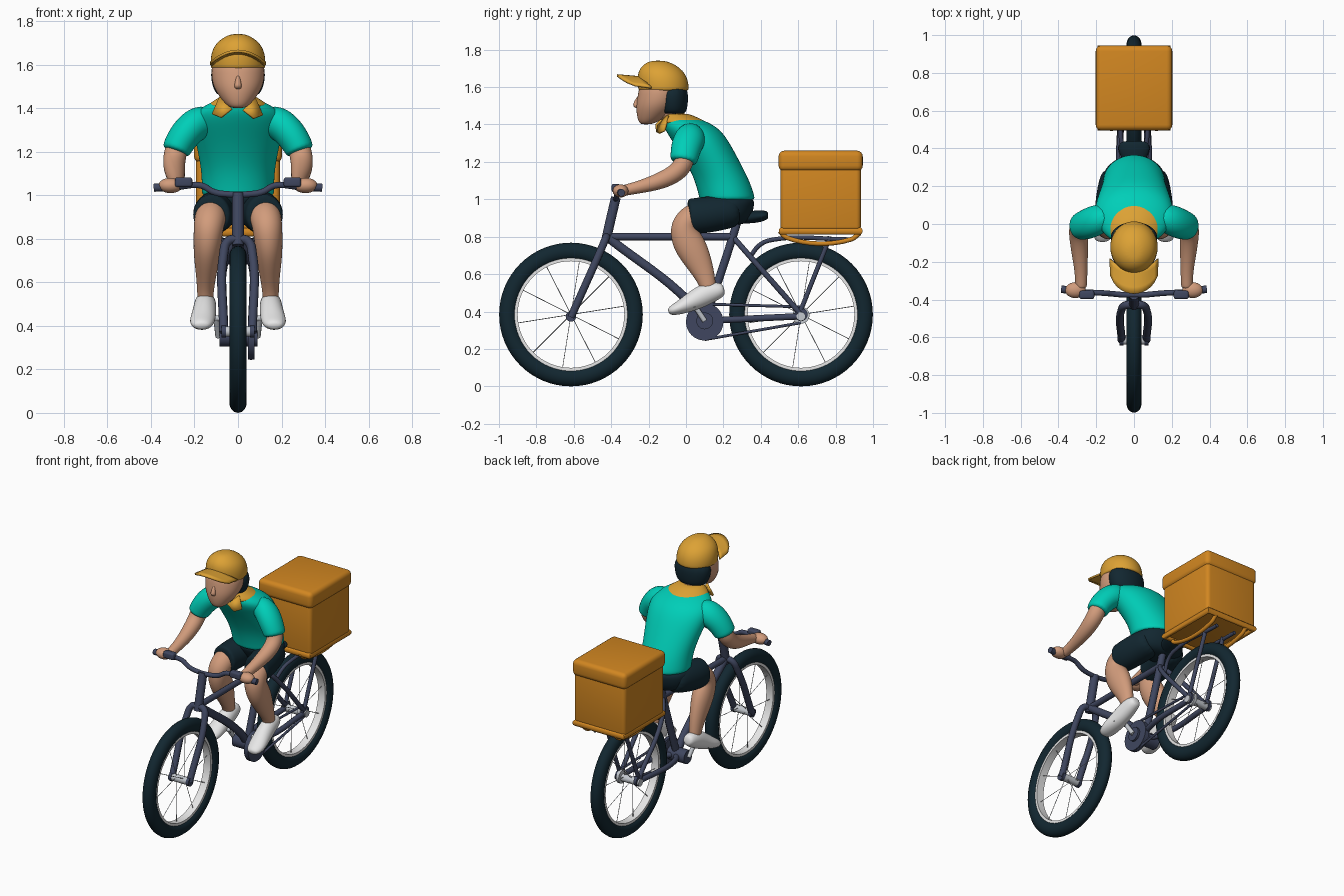
import bpy, math
from mathutils import Vector

if "Cube" in bpy.data.objects:
    bpy.data.objects.remove(bpy.data.objects["Cube"])


def colour(name, r, g, b):
    m = bpy.data.materials.new(name)
    m.use_nodes = True
    m.diffuse_color = (r, g, b, 1)
    m.node_tree.nodes["Principled BSDF"].inputs["Base Color"].default_value = (r, g, b, 1)
    return m


TEAL = colour("teal cloth", 0, .62, .48)
ORANGE = colour("box orange", .64, .24, .015)
YELLOW = colour("cap yellow", .72, .36, .035)
NAVY = colour("dark navy", .006, .02, .03)
FRAME = colour("slate metal", .05, .062, .115)
SKIN = colour("skin", .64, .33, .2)
WHITE = colour("white", .85, .85, .85)
SILVER = colour("silver", .55, .58, .62)


def finish(ob, name, mat, angle=None):
    ob.name = ob.data.name = name
    ob.data.materials.clear()
    ob.data.materials.append(mat)
    bpy.ops.object.select_all(action='DESELECT')
    ob.select_set(True)
    bpy.context.view_layer.objects.active = ob
    if angle:
        bpy.ops.object.shade_smooth_by_angle(angle=angle)
    else:
        bpy.ops.object.shade_smooth()
    return ob


def mesh_object(name, verts, faces, mat, angle=None):
    me = bpy.data.meshes.new(name)
    me.from_pydata(verts, [], faces)
    me.update()
    ob = bpy.data.objects.new(name, me)
    bpy.context.collection.objects.link(ob)
    return finish(ob, name, mat, angle)


def loft(name, rings, mat, flat=False, sides=16, side=1):
    """Skin elliptical rings (x, y, z, half width, half depth) into a smooth body."""
    pts = [Vector((r[0] * side, r[1], r[2])) for r in rings]
    verts, n = [], len(rings)
    for i, ring in enumerate(rings):
        u, v = Vector((1, 0, 0)), Vector((0, 1, 0))
        if not flat:
            t = (pts[min(i + 1, n - 1)] - pts[max(i - 1, 0)]).normalized()
            u = (u - t * u.dot(t)).normalized()
            v = t.cross(u)
        for k in range(sides):
            a = math.tau * k / sides
            verts.append(pts[i] + u * ring[3] * math.cos(a) + v * ring[4] * math.sin(a))
    faces = [(i * sides + k, i * sides + (k + 1) % sides,
              (i + 1) * sides + (k + 1) % sides, (i + 1) * sides + k)
             for i in range(n - 1) for k in range(sides)]
    faces += [tuple(reversed(range(sides))), tuple(range((n - 1) * sides, n * sides))]
    ob = mesh_object(name, verts, faces, mat)
    sub = ob.modifiers.new("smooth", 'SUBSURF')
    sub.levels = sub.render_levels = 2
    return ob


def tube(name, pts, radius, mat, closed=False, smooth=True, detail=3):
    cu = bpy.data.curves.new(name, 'CURVE')
    cu.dimensions = '3D'
    cu.bevel_depth, cu.bevel_resolution, cu.resolution_u = radius, detail, 8
    cu.use_fill_caps = True
    sp = cu.splines.new('BEZIER')
    sp.bezier_points.add(len(pts) - 1)
    sp.use_cyclic_u = closed
    for p, co in zip(sp.bezier_points, pts):
        p.co = co
        p.handle_left_type = p.handle_right_type = 'AUTO' if smooth else 'VECTOR'
    ob = bpy.data.objects.new(name, cu)
    bpy.context.collection.objects.link(ob)
    bpy.ops.object.select_all(action='DESELECT')
    ob.select_set(True)
    bpy.context.view_layer.objects.active = ob
    bpy.ops.object.convert(target='MESH')
    return finish(bpy.context.object, name, mat, 1)


def axle(name, x0, x1, y, z, radius, mat):
    bpy.ops.mesh.primitive_cylinder_add(vertices=32, radius=radius, depth=x1 - x0,
                                        location=((x0 + x1) / 2, y, z), rotation=(0, math.pi / 2, 0))
    return finish(bpy.context.object, name, mat, .6)


def ball(name, loc, size, mat):
    bpy.ops.mesh.primitive_uv_sphere_add(segments=24, ring_count=16, location=loc)
    bpy.context.object.scale = size
    return finish(bpy.context.object, name, mat)


def block(name, loc, size, bevel, mat):
    bpy.ops.mesh.primitive_cube_add(size=1, location=loc)
    ob = bpy.context.object
    ob.scale = size
    bpy.ops.object.transform_apply(location=False, rotation=False)
    b = ob.modifiers.new("round", 'BEVEL')
    b.width, b.segments = bevel, 4
    return finish(ob, name, mat)


def spun_ring(name, y, z, profile, mat):
    """Revolve a closed (x, radius) profile about a wheel axle."""
    n, m = 64, len(profile)
    verts = [(x, y + r * math.cos(math.tau * i / n), z + r * math.sin(math.tau * i / n))
             for i in range(n) for x, r in profile]
    faces = [(i * m + k, i * m + (k + 1) % m, (i + 1) % n * m + (k + 1) % m, (i + 1) % n * m + k)
             for i in range(n) for k in range(m)]
    return mesh_object(name, verts, faces, mat, .8)


# Wheels
Z = .384
for label, y, hub in (("front", -.615, .07), ("rear", .615, .09)):
    oval = [(.04 * math.cos(math.tau * k / 16), .337 + .047 * math.sin(math.tau * k / 16)) for k in range(16)]
    spun_ring(label + "_tyre", y, Z, oval, NAVY)
    spun_ring(label + "_rim", y, Z, [(-.026, .285), (.026, .285), (.026, .31), (-.026, .31)], WHITE)
    axle(label + "_hub", -hub, hub, y, Z - .01, .024, SILVER)
    for k in range(10):
        a = math.tau * (k + .25) / 10
        lean = .03 * (-1) ** k
        tube(label + "_spoke", [(lean, y, Z), (0, y + .29 * math.cos(a), Z + .29 * math.sin(a))],
             .002, SILVER, detail=0)

# Bicycle frame
BB, HEAD, SEAT = (0, .1, .35), (0, -.41, .8), (0, .25, .8)
tube("top_tube", [HEAD, SEAT], .02, FRAME)
tube("down_tube", [(0, -.41, .79), (0, .02, .45), BB], .025, FRAME)
tube("seat_tube", [BB, SEAT, (0, .28, .9)], .023, FRAME)
tube("steering_tube", [(0, -.375, 1.01), (0, -.41, .86), (0, -.43, .77)], .027, FRAME)
for s in (-1, 1):
    tube("fork_leg", [(0, -.425, .8), (s * .045, -.43, .79), (s * .066, -.455, .73),
                      (s * .066, -.615, .37)], .021, FRAME)
    tube("seat_stay", [SEAT, (s * .05, .32, .72), (s * .07, .61, .39)], .015, FRAME)
    tube("chain_stay", [BB, (s * .055, .2, .355), (s * .07, .615, .375)], .018, FRAME)
    axle("rear_dropout", s * .07 - .01, s * .07 + .01, .615, Z, .035, FRAME)
    axle("front_dropout", s * .066 - .01, s * .066 + .01, -.615, Z - .01, .028, FRAME)
    tube("crank_arm", [(s * .09, .1, .35), (s * .1, .04, .44)], .014, SILVER)
    tube("pedal", [(s * .08, .04, .435), (s * .2, .04, .435)], .014, SILVER)
    tube("rack_strut", [(s * .07, .615, .41), (s * .07, .77, .8)], .013, FRAME)
    tube("rack_rail", [(s * .04, .34, .69), (s * .06, .4, .76), (s * .07, .47, .785),
                       (s * .07, .88, .785)], .012, FRAME)

# Drive train
axle("chain_disc", .045, .075, .1, .345, .1, FRAME)
axle("bottom_bracket", -.085, .09, .1, .35, .045, FRAME)
axle("rear_sprocket", .045, .065, .615, .38, .045, SILVER)
for label, z0, z1 in (("upper", .44, .425), ("lower", .25, .34)):
    tube(label + "_chain", [(.06, .1, z0), (.06, .615, z1)], .008, FRAME)

# Saddle and handlebar
loft("saddle", [(0, .19, .9, .02, .015), (0, .22, .9, .035, .025), (0, .32, .9, .05, .032),
                (0, .39, .91, .09, .035), (0, .43, .915, .08, .025), (0, .44, .915, .05, .015)], NAVY)
bar = [(.05, -.375, 1.005), (.11, -.37, 1.015), (.17, -.365, 1.045), (.27, -.36, 1.04), (.38, -.345, 1.035)]
tube("handlebar", [(-x, y, z) for x, y, z in reversed(bar)] + bar, .015, FRAME)
for s in (-1, 1):
    tube("grip", [(s * .29, -.357, 1.04), (s * .385, -.345, 1.035)], .02, FRAME)
    block("brake_control", (s * .25, -.375, 1.06), (.08, .045, .045), .012, FRAME)

# Delivery box on its rack
block("box_body", (0, .72, 1.01), (.385, .43, .36), .025, ORANGE)
block("box_lid", (0, .72, 1.205), (.405, .45, .11), .03, ORANGE)
loop = [(-.18, .51, .83), (.18, .51, .83), (.18, .93, .83), (-.18, .93, .83)]
tube("box_base_rim", loop, .02, ORANGE, closed=True, smooth=False)
for s in (-1, 1):
    tube("box_runner", [(s * .12, .5, .83), (s * .12, .54, .795), (s * .12, .88, .785),
                        (s * .12, .93, .82)], .013, ORANGE)

# Shirt, collar and shorts
loft("shirt", [(0, .22, .99, .165, .15), (0, .22, 1.01, .17, .152), (0, .2, 1.08, .17, .15),
               (0, .17, 1.15, .178, .147), (0, .115, 1.25, .2, .15), (0, .065, 1.33, .215, .155),
               (0, .025, 1.385, .2, .147), (0, -.015, 1.425, .135, .11), (0, -.05, 1.45, .06, .05)],
     TEAL, flat=True)
loft("collar", [(0, -.005, 1.395, .15, .13), (0, -.015, 1.42, .14, .12), (0, -.04, 1.445, .095, .085),
                (0, -.055, 1.46, .075, .065)], YELLOW, flat=True)
for s in (-1, 1):
    flap = mesh_object("collar_flap", [(s * .025, -.155, 1.395), (s * .075, -.15, 1.355),
                                       (s * .115, -.12, 1.37), (s * .08, -.1, 1.45)], [(0, 1, 2, 3)], YELLOW)
    flap.modifiers.new("thickness", 'SOLIDIFY').thickness = .012
loft("shorts_seat", [(0, .24, .86, .1, .07), (0, .24, .9, .16, .11), (0, .23, .97, .175, .14),
                     (0, .22, 1.02, .165, .148)], NAVY, flat=True)

# Limbs, mirrored left and right
for s in (-1, 1):
    loft("shorts_leg", [(.08, .29, .94, .08, .08), (.09, .22, .935, .1, .095), (.115, .1, .915, .095, .1),
                        (.12, .03, .91, .088, .096), (.122, .01, .909, .085, .094)], NAVY, side=s)
    loft("leg", [(.12, .1, .91, .07, .08), (.125, .03, .905, .075, .08), (.135, -.015, .86, .07, .078),
                 (.14, 0, .79, .066, .085), (.143, .04, .72, .062, .085), (.147, .09, .62, .045, .062),
                 (.15, .115, .55, .038, .045), (.15, .125, .5, .036, .042)], SKIN, side=s)
    loft("shoe", [(.15, .205, .52, .025, .025), (.15, .185, .515, .042, .042), (.15, .12, .502, .052, .062),
                  (.155, .04, .457, .056, .055), (.165, -.03, .422, .06, .038),
                  (.168, -.075, .405, .048, .028), (.168, -.095, .4, .025, .014)], WHITE, side=s)
    loft("sleeve", [(.12, .05, 1.34, .07, .08), (.19, .025, 1.335, .08, .09), (.245, 0, 1.28, .075, .085),
                    (.28, -.01, 1.22, .068, .075), (.288, -.015, 1.195, .066, .072)], TEAL, side=s)
    loft("arm", [(.27, 0, 1.26, .05, .05), (.29, -.01, 1.19, .054, .055), (.295, -.05, 1.14, .052, .052),
                 (.288, -.14, 1.095, .046, .046), (.28, -.25, 1.065, .034, .034),
                 (.28, -.32, 1.05, .032, .03), (.28, -.34, 1.045, .03, .03)], SKIN, side=s)
    ball("hand", (s * .31, -.35, 1.045), (.055, .042, .035), SKIN)

# Head
loft("neck", [(0, -.02, 1.38, .06, .06), (0, -.07, 1.44, .06, .06), (0, -.13, 1.52, .06, .06)], SKIN)
loft("face", [(0, -.215, 1.4, .03, .025), (0, -.2, 1.415, .055, .055), (0, -.18, 1.45, .085, .085),
              (0, -.155, 1.5, .118, .115), (0, -.14, 1.56, .127, .12), (0, -.13, 1.64, .12, .115)],
     SKIN, flat=True)
loft("nose", [(0, -.25, 1.555, .008, .01), (0, -.262, 1.52, .015, .018), (0, -.268, 1.5, .02, .02),
              (0, -.255, 1.485, .012, .012)], SKIN, flat=True, sides=8)
loft("hair", [(0, -.07, 1.455, .085, .06), (0, -.07, 1.47, .108, .075), (0, -.072, 1.53, .13, .087),
              (0, -.075, 1.62, .125, .085)], NAVY, flat=True)

# Cap with an arched peak
loft("cap_dome", [(0, -.12, 1.575, .125, .133), (0, -.12, 1.59, .129, .139), (0, -.125, 1.64, .129, .139),
                  (0, -.135, 1.69, .112, .122), (0, -.145, 1.725, .07, .08), (0, -.15, 1.742, .03, .035)],
     YELLOW, flat=True)
verts = []
for row in range(5):
    for k in range(13):
        x = .122 * (k - 6) / 6
        front = .15 * math.sqrt(max(0, 1 - (x / .13) ** 2))
        verts.append((x, -.16 - .07 * math.sqrt(1 - (x / .13) ** 2) * (1 - row / 4)
                      - (front + .06) * row / 4, 1.645 - 3.6 * x * x + .003 * row))
faces = [(r * 13 + k, r * 13 + k + 1, r * 13 + k + 14, r * 13 + k + 13) for r in range(4) for k in range(12)]
peak = mesh_object("cap_peak", verts, faces, YELLOW)
peak.modifiers.new("thickness", 'SOLIDIFY').thickness = .012
